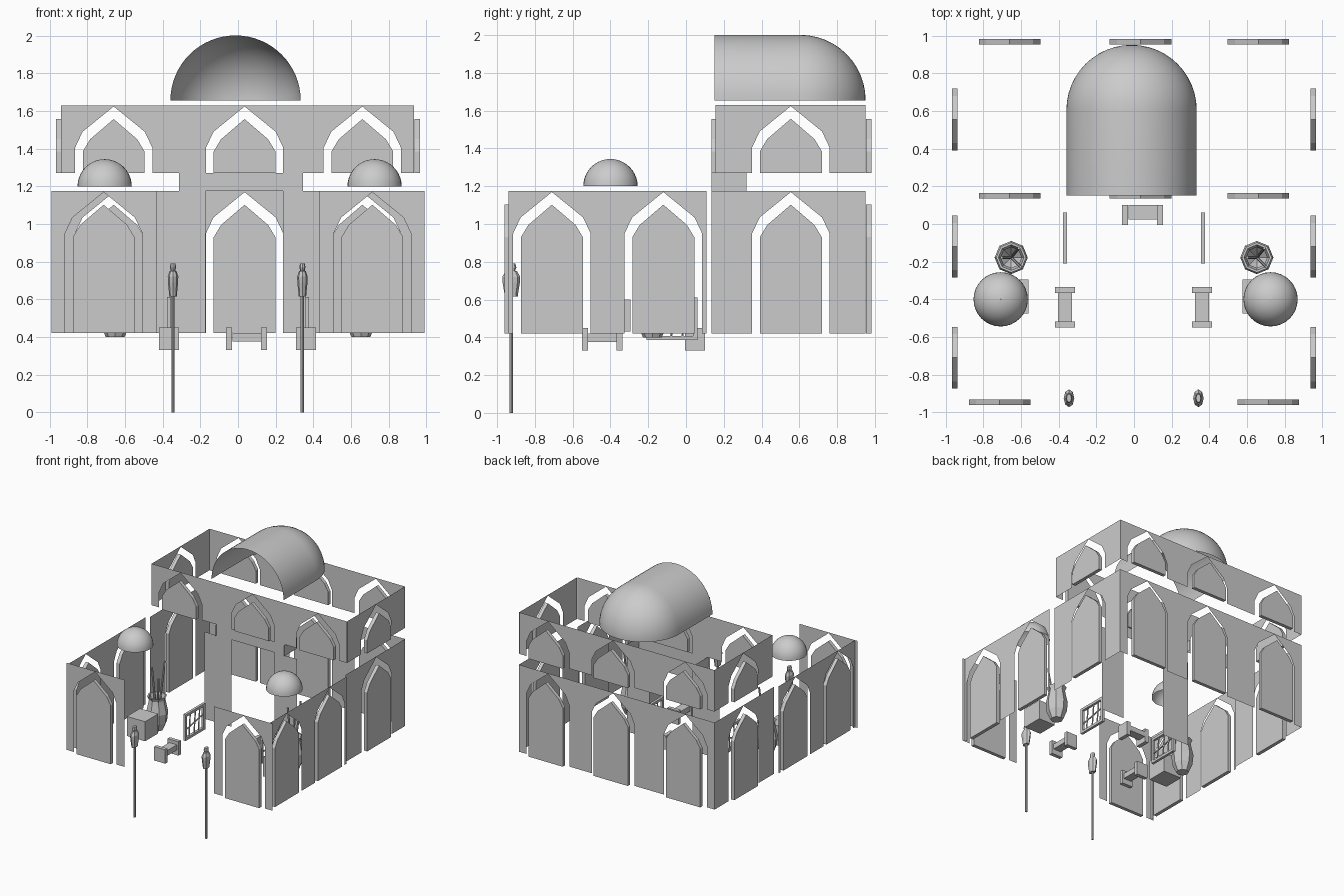
import bpy, bmesh
from math import sin, cos, pi
from mathutils import Vector

if "Cube" in bpy.data.objects:
    bpy.data.objects.remove(bpy.data.objects["Cube"])


def make(name, verts, faces, smooth=False, thick=0.0, axis=None):
    me = bpy.data.meshes.new(name)
    bm = bmesh.new()
    vs = [bm.verts.new(v) for v in verts]
    for f in faces:
        bm.faces.new([vs[i] for i in f])
    if thick:
        ext = bmesh.ops.extrude_face_region(bm, geom=bm.faces[:], use_keep_orig=True)
        new = [g for g in ext['geom'] if isinstance(g, bmesh.types.BMVert)]
        bmesh.ops.translate(bm, vec=Vector(axis) * thick, verts=new)
        bmesh.ops.recalc_face_normals(bm, faces=bm.faces[:])
    for f in bm.faces:
        f.smooth = smooth
    bm.to_mesh(me)
    bm.free()
    ob = bpy.data.objects.new(name, me)
    bpy.context.collection.objects.link(ob)
    return ob


def place(side, d, u, z):
    """Point on a wall plane: side 'x' runs along x at y=d, side 'y' along y at x=d."""
    return (u, d, z) if side == 'x' else (d, u, z)


# Pointed arch outlines as (half offset, drop below wall top)
HOLE = [(-.205, .225), (-.165, .14), (0, .006), (.165, .14), (.205, .225)]
PANEL = [(-.164, .245), (-.125, .18), (0, .073), (.125, .18), (.164, .245)]


def wall(name, side, d, u0, u1, z0, z1, centres, panel_from):
    # thin wall sheet with arches open at the bottom
    pts = [(u0, z0)]
    for c in centres:
        pts += [(c - .205, z0)] + [(c + a, z1 - b) for a, b in HOLE] + [(c + .205, z0)]
    pts += [(u1, z0), (u1, z1), (u0, z1)]
    make(name, [place(side, d, *p) for p in pts], [range(len(pts))])
    # solid arched panel standing in each opening
    for c in centres:
        pp = [(c - .164, z0)] + [(c + a, z1 - b) for a, b in PANEL] + [(c + .164, z0)]
        make(name + "_arch_panel", [place(side, panel_from, *p) for p in pp], [range(len(pp))],
             thick=.03, axis=place(side, 1, 0, 0))


def box(name, x0, x1, y0, y1, z0, z1):
    make(name, [(x0, y0, z0), (x1, y0, z0), (x1, y1, z0), (x0, y1, z0)], [(0, 1, 2, 3)],
         thick=z1 - z0, axis=(0, 0, 1))


def lathe(name, prof, loc, n, smooth=False, sx=1, sy=1):
    verts = [(loc[0] + r * sx * cos(2 * pi * i / n), loc[1] + r * sy * sin(2 * pi * i / n), loc[2] + z)
             for r, z in prof for i in range(n)]
    faces = [(j * n + i, j * n + (i + 1) % n, (j + 1) * n + (i + 1) % n, (j + 1) * n + i)
             for j in range(len(prof) - 1) for i in range(n)]
    return make(name, verts, faces, smooth)


def rod(name, a, b, r):
    a, b = Vector(a), Vector(b)
    q = (b - a).to_track_quat('Z', 'Y')
    ring = [q @ Vector((r * cos(i * pi / 3), r * sin(i * pi / 3), 0)) for i in range(6)]
    make(name, [a + v for v in ring], [range(6)], thick=1, axis=b - a)


LO, MID, UP0, UP1 = .42, 1.175, 1.27, 1.63
BACK = (-.66, .035, .66)

# Rear hall walls
wall("rear_lower_wall", 'x', .95, -.94, .94, LO, MID, BACK, .952)
wall("rear_upper_wall", 'x', .95, -.94, .935, UP0, UP1, BACK, .952)
wall("hall_front_upper_wall", 'x', .155, -.94, .935, UP0, UP1, BACK, .135)
for s in (-1, 1):
    inner = .937 if s > 0 else -.967
    wall("hall_side_lower_wall", 'y', s * .94, .135, .95, LO, MID, (.555,), inner)
    wall("hall_side_upper_wall", 'y', s * .938, .155, .95, UP0, UP1, (.555,), inner)
    # Courtyard side walls and front wings
    wall("court_side_wall", 'y', s * .965, -.94, .108, LO, MID, (-.71, -.12), inner)
    x0, x1 = (-.99, -.43) if s < 0 else (.43, .99)
    wall("front_wing_wall", 'x', -.94, x0, x1, LO, MID, (s * .713,), -.962)

# Doorway flanks, lintel and its short returns
wall("door_flank_left", 'x', .155, -.43, -.172, LO, MID, (), 0)
wall("door_flank_right", 'x', .155, .24, .46, LO, MID, (), 0)
wall("door_lintel", 'x', .155, -.313, .345, MID, UP0, (), 0)
for x in (-.313, .345):
    wall("lintel_return", 'y', x, .135, .32, MID, UP0, (), 0)

# Main vault: open half barrel closed by a quarter sphere at the rear
R, N = .346, 32
prof = [(R, .15), (R, .605)] + [(R * cos(t * pi / 24), .605 + R * sin(t * pi / 24)) for t in range(1, 12)]
prof.append((.001, .951))
verts = [(-.013 + r * cos(pi * i / N), y, 1.655 + r * sin(pi * i / N)) for r, y in prof for i in range(N + 1)]
faces = [(j * (N + 1) + i, j * (N + 1) + i + 1, (j + 1) * (N + 1) + i + 1, (j + 1) * (N + 1) + i)
         for j in range(len(prof) - 1) for i in range(N)]
make("main_vault", verts, faces, True)

# Small domes over the court
dome = [(.144 * cos(t * pi / 20), .144 * sin(t * pi / 20)) for t in range(10)] + [(.001, .144)]
for x in (-.708, .725):
    lathe("small_dome", dome, (x, -.4, 1.2), 32, True)

# Torches on tall poles
for x in (-.345, .342):
    lathe("torch_pole", [(0, 0), (.009, 0), (.009, .63), (0, .63)], (x, -.925, 0), 8)
    head = [(0, .615), (.02, .615), (.022, .64), (.027, .69), (.028, .72), (.018, .75),
            (.012, .752), (.016, .77), (.013, .79), (0, .79)]
    lathe("torch_head", head, (x, -.925, 0), 8, sy=1.7)

# Benches: a seat between two end supports
box("door_bench_seat", -.03, .125, .025, .1, .375, .42)
for x in (-.064, .122):
    box("door_bench_end", x, x + .033, -.005, .1, .33, .45)
for x in (-.367, .362):
    box("side_bench_seat", x - .037, x + .037, -.52, -.36, .375, .42)
    for y in (-.55, -.367):
        box("side_bench_end", x - .053, x + .053, y, y + .032, .33, .45)

# Racks, chests and pots with sticks, on both sides
for s in (-1, 1):
    x = s * .367
    for z in (.385, .59):
        box("rack_rail", x - .011, x + .011, -.21, .06, z, z + .022)
    for y in (-.21, .038):
        box("rack_post", x - .011, x + .011, y, y + .022, .385, .61)
    for y in (-.15, -.08, -.02):
        rod("rack_rod", (x, y, .39), (x, y + .02, .6), .006)
    rod("rack_crossbar", (x, -.2, .47), (x, .05, .52), .006)
    box("chest", s * .575 if s > 0 else -.735, .735 if s > 0 else -.56, -.475, -.295, .43, .6)
    p = (s * .652, -.178, .4)
    pot = [(0, 0), (.05, 0), (.08, .07), (.088, .15), (.07, .235), (.066, .26), (.08, .29),
           (.068, .29), (.055, .25), (.06, .1), (0, .03)]
    lathe("pot", pot, p, 8)
    for dx, dy, h in ((.04, .05, .56), (-.05, .0, .5), (.05, -.05, .45)):
        rod("pot_stick", (p[0], p[1], .45), (p[0] + dx, p[1] + dy, .42 + h), .008)
